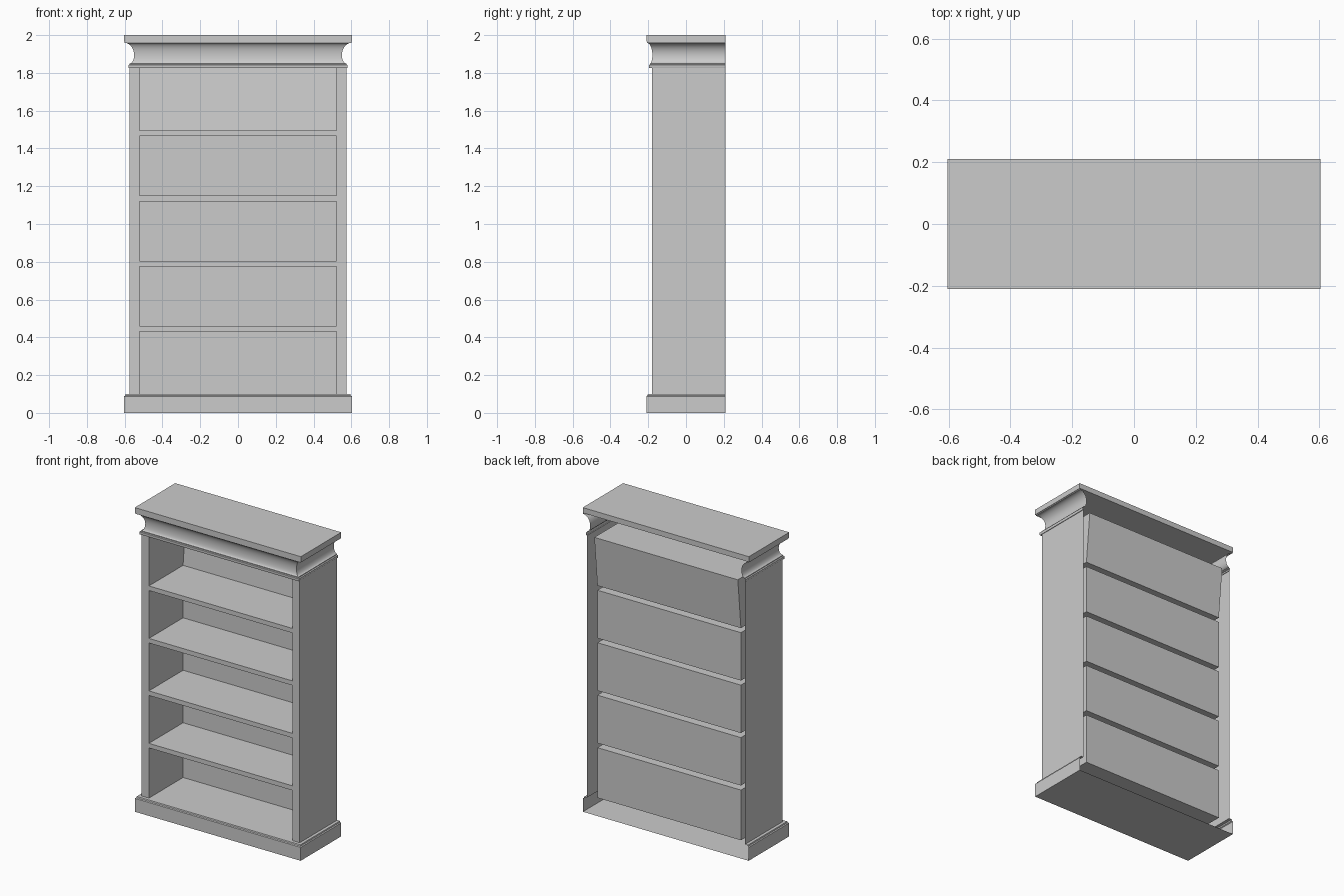
import bpy, bmesh, math

if "Cube" in bpy.data.objects:
    bpy.data.objects.remove(bpy.data.objects["Cube"])

BACK = 0.21        # rear edge of the open-backed shell
FRONT = -0.18      # front face of the carcass
HALF_W = 0.575     # half width of the carcass
OPEN_W = 0.522     # half width of the openings


def finish(name, bm, smooth=False):
    bmesh.ops.remove_doubles(bm, verts=bm.verts, dist=1e-5)
    mesh = bpy.data.meshes.new(name)
    bm.to_mesh(mesh)
    bm.free()
    ob = bpy.data.objects.new(name, mesh)
    bpy.context.collection.objects.link(ob)
    if smooth:
        bpy.ops.object.select_all(action='DESELECT')
        ob.select_set(True)
        bpy.context.view_layer.objects.active = ob
        bpy.ops.object.shade_smooth_by_angle(angle=math.radians(30))
    return ob


def face(bm, pts):
    bm.faces.new([bm.verts.new(p) for p in pts])


def sweep(bm, profile):
    """Wrap a profile of (half width, front y, z) round right, front and left."""
    rings = [[bm.verts.new(p) for p in
              ((w, BACK, z), (w, f, z), (-w, f, z), (-w, BACK, z))]
             for w, f, z in profile]
    for lo, hi in zip(rings, rings[1:]):
        for i in range(3):
            bm.faces.new((lo[i + 1], lo[i], hi[i], hi[i + 1]))


def rect(x0, x1, z0, z1, y):
    return [(x0, y, z0), (x1, y, z0), (x1, y, z1), (x0, y, z1)]


# side panels and front frame
levels = [(0.10, 0.43), (0.46, 0.775), (0.805, 1.12), (1.15, 1.465), (1.495, 1.825)]
bm = bmesh.new()
for s in (1, -1):
    pts = [(s * HALF_W, FRONT, 0.10), (s * HALF_W, BACK, 0.10),
           (s * HALF_W, BACK, 1.825), (s * HALF_W, FRONT, 1.825)]
    face(bm, pts if s > 0 else pts[::-1])
    a, b = sorted((s * OPEN_W, s * HALF_W))
    face(bm, rect(a, b, 0.10, 1.825, FRONT))
for (_, top), (bottom, _) in zip(levels, levels[1:]):
    face(bm, rect(-OPEN_W, OPEN_W, top, bottom, FRONT))
finish("case_sides_and_front_frame", bm)

# recessed shelf compartments, the top one with a leaning back
bm = bmesh.new()
for i, (z0, z1) in enumerate(levels):
    front = rect(-OPEN_W, OPEN_W, z0, z1, FRONT)
    back = rect(-OPEN_W, OPEN_W, z0, z1, 0.175)
    if i == len(levels) - 1:
        back[2:] = [(x, 0.207, z) for x, _, z in back[2:]]
    face(bm, back)
    for k in range(4):
        n = (k + 1) % 4
        face(bm, (front[k], front[n], back[n], back[k]))
finish("shelf_compartments", bm)

# plinth: walls with a small moulded step, and a bottom face
bm = bmesh.new()
sweep(bm, [(0.603, -0.21, 0), (0.603, -0.21, 0.088), (0.597, -0.204, 0.092),
           (0.595, -0.202, 0.10), (HALF_W, FRONT, 0.10)])
face(bm, [(-0.603, BACK, 0), (0.603, BACK, 0), (0.603, -0.21, 0), (-0.603, -0.21, 0)])
finish("plinth", bm)

# crown moulding: thin bead, then a deep cove up to the top slab
outline = [(0.40, 1.825), (0.52, 1.825), (0.55, 1.829), (0.55, 1.842), (0.42, 1.845)]
steps = 10
for k in range(steps, -1, -1):
    a = math.pi / 2 * k / steps
    outline.append((0.42 * (1 - math.cos(a)), 1.895 - 0.045 * math.sin(a)))
for k in range(1, steps + 1):
    a = math.pi / 2 * k / steps
    outline.append((0.92 * (1 - math.cos(a)), 1.895 + 0.064 * math.sin(a)))
outline.append((0.92, 1.965))
bm = bmesh.new()
sweep(bm, [(HALF_W, FRONT, 1.825)] +
      [(0.55 + 0.055 * t, -0.178 - 0.032 * t, z) for t, z in outline])
finish("crown_moulding", bm, smooth=True)

# top slab
bm = bmesh.new()
bmesh.ops.create_cube(bm, size=1)
for v in bm.verts:
    v.co.x *= 1.208
    v.co.y *= 0.42
    v.co.z = 1.9825 + v.co.z * 0.035
finish("top_slab", bm)
